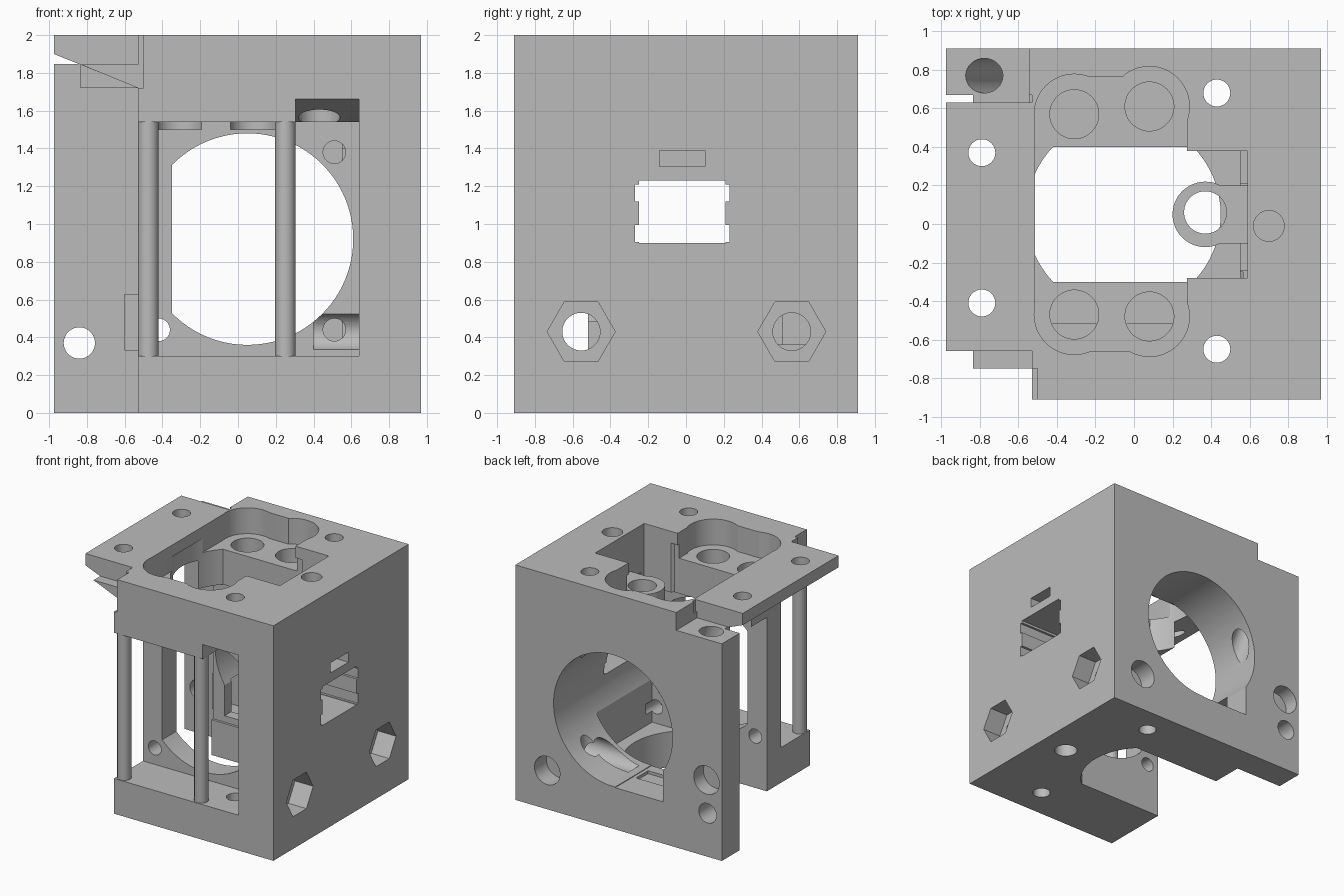
import bpy, bmesh, math
from mathutils import Matrix, Vector

old = bpy.data.objects.get("Cube")
if old:
    bpy.data.objects.remove(old, do_unlink=True)

grey = bpy.data.materials.new("plain_grey")
grey.use_nodes = True
grey.diffuse_color = (0.5, 0.5, 0.5, 1)
grey.node_tree.nodes["Principled BSDF"].inputs["Base Color"].default_value = (0.5, 0.5, 0.5, 1)


def finish(name, bm):
    bmesh.ops.recalc_face_normals(bm, faces=bm.faces)
    mesh = bpy.data.meshes.new(name)
    bm.to_mesh(mesh)
    bm.free()
    mesh.materials.append(grey)
    ob = bpy.data.objects.new(name, mesh)
    bpy.context.collection.objects.link(ob)
    return ob


def box(name, x0, x1, y0, y1, z0, z1):
    bm = bmesh.new()
    size = Matrix.Diagonal((x1 - x0, y1 - y0, z1 - z0, 1))
    mid = Matrix.Translation(((x0 + x1) / 2, (y0 + y1) / 2, (z0 + z1) / 2))
    bmesh.ops.create_cube(bm, size=1, matrix=mid @ size)
    return finish(name, bm)


def rod(name, start, end, radius, sides=48):
    a, b = Vector(start), Vector(end)
    bm = bmesh.new()
    turn = (b - a).to_track_quat('Z', 'Y').to_matrix().to_4x4()
    bmesh.ops.create_cone(bm, cap_ends=True, segments=sides, radius1=radius, radius2=radius,
                          depth=(b - a).length, matrix=Matrix.Translation((a + b) / 2) @ turn)
    return finish(name, bm)


def prism(name, points, shift):
    bm = bmesh.new()
    face = bm.faces.new([bm.verts.new(p) for p in points])
    out = bmesh.ops.extrude_face_region(bm, geom=[face])
    bmesh.ops.translate(bm, vec=shift, verts=[v for v in out["geom"] if isinstance(v, bmesh.types.BMVert)])
    return finish(name, bm)


def combine(target, tool, mode='DIFFERENCE'):
    tool.hide_render = True
    mod = target.modifiers.new("cut", 'BOOLEAN')
    mod.operation, mod.solver, mod.object = mode, 'EXACT', tool
    bpy.context.view_layer.update()
    graph = bpy.context.evaluated_depsgraph_get()
    mesh = bpy.data.meshes.new_from_object(target.evaluated_get(graph))
    target.modifiers.clear()
    target.data = mesh
    bpy.data.objects.remove(tool, do_unlink=True)


def cut_box(*size):
    combine(body, box("cutter", *size))


def cut_rod(start, end, radius, sides=48):
    combine(body, rod("cutter", start, end, radius, sides))


# Main block, rear wall and overhanging top plate
body = box("body", -0.53, 0.97, -0.91, 0.91, 0, 2)
combine(body, box("rear_wall", -0.975, 0, 0.67, 0.91, 0, 2), 'UNION')
plate = [(-0.975, -0.66, 2), (-0.4, -0.66, 2), (-0.4, -0.66, 1.67), (-0.975, -0.66, 1.9)]
combine(body, prism("top_plate", plate, (0, 1.29, 0)), 'UNION')
gusset = [(-0.835, -0.75, 1.845), (-0.4, -0.75, 1.845), (-0.4, -0.75, 1.667)]
combine(body, prism("gusset", gusset, (0, 1.45, 0)), 'UNION')
combine(body, box("plate_bridge", -0.835, -0.5, 0.6, 0.7, 1.72, 1.9), 'UNION')

# Lowered rear corner and clipped front corner
cut_box(-1, -0.545, 0.63, 1, 1.848, 2.1)
cut_box(-0.6, -0.5, -1, -0.75, 1.72, 2.1)

# Front compartment, open at the front and the left
cut_box(-0.7, 0.64, -1, -0.52, 0.3, 1.54)
wedge = [(0.305, -0.93, 1.67), (0.305, -0.93, 1.5), (0.305, -0.52, 1.5), (0.305, -0.52, 1.515)]
combine(body, prism("cutter", wedge, (0.335, 0, 0)))

# Central chamber, open to the left
cut_box(-0.7, 0.55, -0.33, 0.42, 0.3, 1.48)
cut_box(-0.7, 0, -0.33, 0.4, -0.1, 0.4)
floor_hole = rod("cutter", (-0.05, 0.05, -0.1), (-0.05, 0.05, 0.4), 0.5, 64)
combine(floor_hole, box("limit", -1, 1, -0.33, 0.4, -1, 1), 'INTERSECT')
combine(body, floor_hole)

# Large round bore: flat on one side at the front, squared corner at the rear
cut_rod((0.05, 0, 0.92), (0.05, 1, 0.92), 0.56, 96)
bore = rod("cutter", (0.05, -0.6, 0.92), (0.05, 0.1, 0.92), 0.56, 96)
combine(bore, box("limit", -0.35, 1, -1, 1, 0, 2), 'INTERSECT')
combine(body, bore)
cut_box(-0.42, 0.03, 0.38, 1, 0.355, 0.63)
cut_box(-0.6, 0, 0.51, 0.67, 0.33, 0.63)

# Lobed recess in the top with four round wells
wells = [(-0.31, 0.57), (0.08, 0.61), (-0.31, -0.47), (0.08, -0.48)]
cut_box(-0.515, 0.275, -0.5, 0.58, 1.78, 2.1)
cut_box(-0.31, 0.08, -0.66, 0.765, 1.78, 2.1)
for x, y in wells:
    cut_rod((x, y, 1.78), (x, y, 2.1), 0.208)
    cut_rod((x, y, 1.5 if y < 0 else 1.6), (x, y, 1.9), 0.127)

# Opening through the recess floor and side pocket
opening = rod("cutter", (-0.05, 0.05, 1.4), (-0.05, 0.05, 1.9), 0.51, 64)
combine(opening, box("limit", -1, 1, -0.3, 0.4, 1, 2), 'INTERSECT')
combine(body, opening)
cut_box(0.1, 0.59, -0.28, 0.38, 1.4, 2.1)
cut_box(0.48, 0.6, -0.24, 0.21, 1.3, 1.6)

# Guide ring joined to the right wall
ring = rod("guide_ring", (0.37, 0.05, 1.49), (0.37, 0.05, 1.66), 0.17)
combine(ring, box("ring_arm", 0.42, 0.62, -0.1, 0.2, 1.49, 1.66), 'UNION')
combine(ring, rod("cutter", (0.37, 0.06, 1.4), (0.37, 0.06, 1.8), 0.11))
combine(body, ring, 'UNION')

# Vertical screw holes
for x, y in [(0.43, 0.68), (0.43, -0.65), (-0.79, 0.37), (-0.79, -0.41)]:
    cut_rod((x, y, -0.1), (x, y, 2.1), 0.07, 32)
cut_rod((0.43, -0.65, 1.4), (0.43, -0.65, 1.7), 0.11, 32)
cut_rod((0.7, -0.01, 1.5), (0.7, -0.01, 2.1), 0.08, 32)
cut_rod((0.72, 0, -0.1), (0.72, 0, 0.4), 0.09, 32)

# Right side: hexagonal nut seats, window and slot
for y in (-0.555, 0.56):
    seat = rod("cutter", (0.8, 0, 0), (1.1, 0, 0), 0.18, 6)
    spin = Matrix.Rotation(math.radians(90), 4, 'X')
    corner = max(seat.data.vertices, key=lambda v: v.co.z).co
    if abs(corner.y) > 0.01:
        spin = Matrix.Identity(4)
    seat.data.transform(Matrix.Translation((0, y, 0.43)) @ spin)
    combine(body, seat)
    cut_rod((0.4 if y < 0 else 0.1, y, 0.43), (1.1, y, 0.43), 0.1, 32)
cut_box(0.5, 1.1, -0.25, 0.21, 0.9, 1.23)
for z in (0.925, 1.14):
    cut_box(0.5, 1.1, -0.27, 0.23, z - 0.02, z + 0.07)
cut_box(0.6, 1.1, -0.14, 0.1, 1.305, 1.39)

# Rear wall holes and slanted cable channel
cut_rod((0.67, 0.75, 0.33), (0.67, 1, 0.33), 0.12, 32)
cut_rod((-0.83, 0.78, 0.65), (-0.83, 1, 0.65), 0.12, 32)
cut_rod((-0.84, 0.6, 0.37), (-0.84, 1, 0.37), 0.083, 32)
cut_rod((-0.83, 0.77, 1.98), (-0.42, 0.77, 0.95), 0.09, 32)

# Mounting holes in the front partition
for x, z in [(0.51, 1.38), (0.51, 0.44), (-0.42, 0.44)]:
    cut_rod((x, -0.6, z), (x, -0.25, z), 0.06, 24)

# Slim support posts in the front compartment
parts = [body]
for side, x in (("left", 0.25), ("right", -0.475)):
    parts.append(rod(side + "_support_post", (x, -0.85, 0.29), (x, -0.85, 1.6), 0.055, 32))

for ob in parts:
    bpy.ops.object.select_all(action='DESELECT')
    ob.select_set(True)
    bpy.context.view_layer.objects.active = ob
    bpy.ops.object.shade_smooth_by_angle(angle=math.radians(25))
